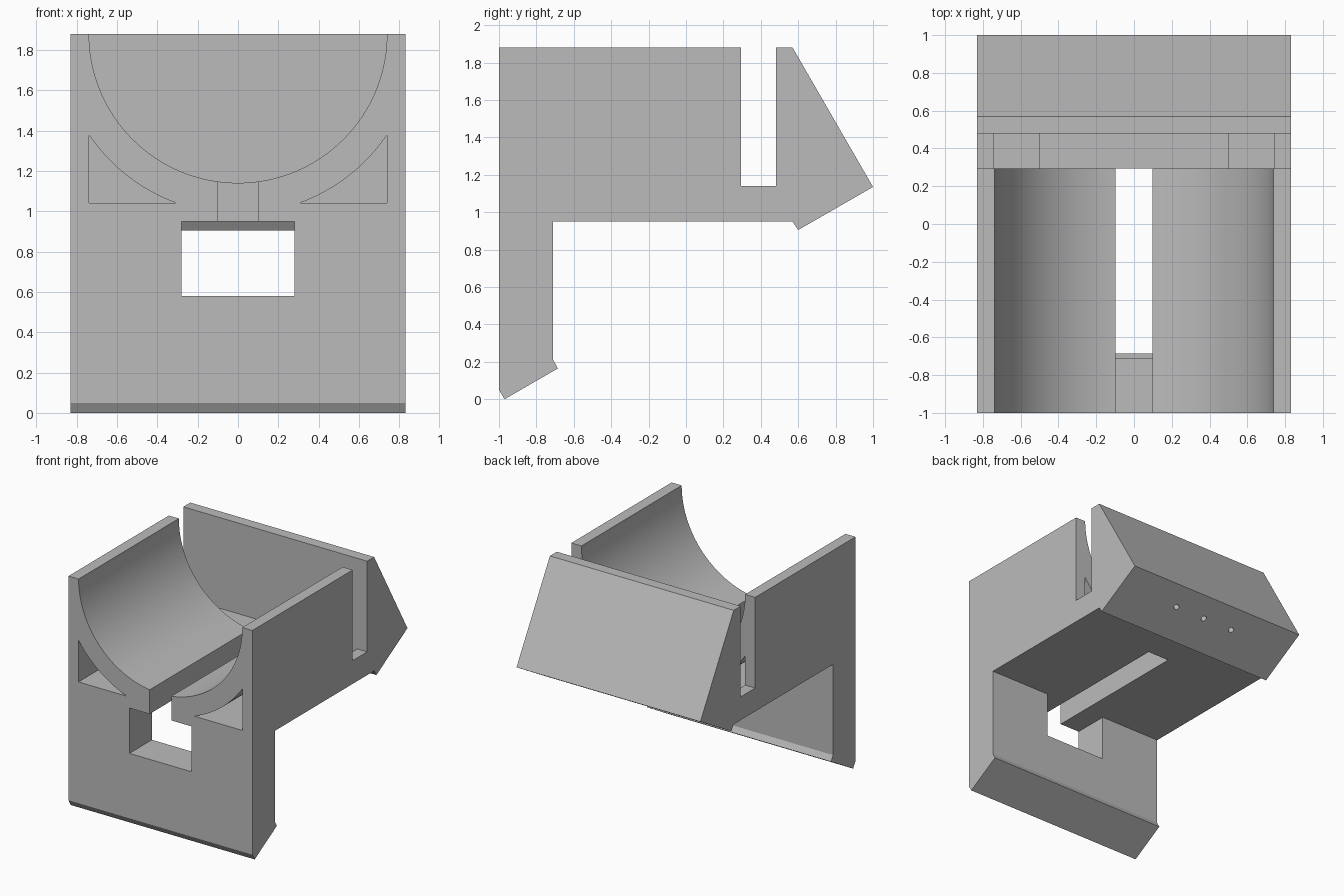
import bpy, bmesh, math
from mathutils import Matrix, Vector

cube = bpy.data.objects.get("Cube")
if cube:
    bpy.data.objects.remove(cube, do_unlink=True)

HALF_W = 0.83
TOP = 1.88
SLOT_FRONT, SLOT_BACK = 0.293, 0.48
FLOOR_TOP, FLOOR_BOTTOM = 1.14, 0.95

grey = bpy.data.materials.new("plain grey")
grey.use_nodes = True
grey.diffuse_color = (0.5, 0.5, 0.5, 1)
grey.node_tree.nodes["Principled BSDF"].inputs["Base Color"].default_value = grey.diffuse_color


def prism(name, outline, start, offset):
    """Extrude a closed outline, placed by the function start, along offset."""
    bm = bmesh.new()
    face = bm.faces.new([bm.verts.new(start(a, b)) for a, b in outline])
    ext = bmesh.ops.extrude_face_region(bm, geom=[face])
    moved = [v for v in ext["geom"] if isinstance(v, bmesh.types.BMVert)]
    bmesh.ops.translate(bm, verts=moved, vec=offset)
    bmesh.ops.recalc_face_normals(bm, faces=bm.faces)
    mesh = bpy.data.meshes.new(name)
    bm.to_mesh(mesh)
    bm.free()
    mesh.materials.append(grey)
    obj = bpy.data.objects.new(name, mesh)
    bpy.context.collection.objects.link(obj)
    return obj


def front_cutter(name, outline, y0, y1):
    """Prism with an x-z outline running from y0 to y1."""
    return prism(name, outline, lambda x, z: (x, y0, z), (0, y1 - y0, 0))


def box_outline(half, z0, z1):
    return [(-half, z0), (half, z0), (half, z1), (-half, z1)]


def arc(radius, a0, a1, steps):
    """Points on a circle centred on the trough axis."""
    angles = [math.radians(a0 + (a1 - a0) * i / steps) for i in range(steps + 1)]
    return [(radius * math.cos(a), TOP + radius * math.sin(a)) for a in angles]


# Bracket body: side profile with hooked lip, wedge nose and cross slot
profile = [(-1, 0.05), (-0.97, 0), (-0.685, 0.165), (-0.71, 0.21),
           (-0.71, FLOOR_BOTTOM), (0.57, FLOOR_BOTTOM), (0.6, 0.905),
           (1, 1.135), (0.57, TOP), (SLOT_BACK, TOP), (SLOT_BACK, FLOOR_TOP),
           (SLOT_FRONT, FLOOR_TOP), (SLOT_FRONT, TOP), (-1, TOP)]
body = prism("bracket_body", profile, lambda y, z: (-HALF_W, y, z), (2 * HALF_W, 0, 0))

# Round trough, front window and lengthwise floor slit
trough = arc(0.739, 180, 360, 96) + [(0.739, TOP + 0.2), (-0.739, TOP + 0.2)]
cutters = [
    front_cutter("trough_cutter", trough, -1.2, 0.4),
    front_cutter("window_cutter", box_outline(0.28, 0.58, FLOOR_BOTTOM), -1.2, -0.6),
    front_cutter("slit_cutter", box_outline(0.098, 0.9, 1.3), -1.2, SLOT_FRONT),
]

# Curved triangular pockets beneath the trough
R, SIDE, BASE = 0.893, 0.74, 1.04
a_low = -math.degrees(math.asin((TOP - BASE) / R))
a_high = -math.degrees(math.acos(SIDE / R))
pocket = arc(R, a_low, a_high, 24) + [(SIDE, BASE)]
for side in (-1, 1):
    cutters.append(front_cutter("pocket_cutter", [(side * x, z) for x, z in pocket],
                                -1.2, SLOT_BACK))

# Three small holes in the underside of the nose
inward = Vector((0, -0.5, 0.866))
across = Vector((0, 0.866, 0.5))
for x in (-0.276, 0, 0.276):
    centre = Vector((x, 0.84, 1.043)) - inward * 0.05
    ring = [(0.022 * math.cos(i * math.tau / 24), 0.022 * math.sin(i * math.tau / 24))
            for i in range(24)]
    cutters.append(prism("hole_cutter", ring,
                         lambda a, b: centre + Vector((a, 0, 0)) + across * b,
                         inward * 0.3))

# Cut everything out of the body
bpy.ops.object.select_all(action="DESELECT")
body.select_set(True)
bpy.context.view_layer.objects.active = body
for cutter in cutters:
    cutter.hide_render = True
    mod = body.modifiers.new(cutter.name, "BOOLEAN")
    mod.operation = "DIFFERENCE"
    mod.solver = "EXACT"
    mod.object = cutter
    bpy.ops.object.modifier_apply(modifier=mod.name)
for cutter in cutters:
    bpy.data.objects.remove(cutter, do_unlink=True)

bpy.ops.object.shade_smooth_by_angle(angle=math.radians(25))
